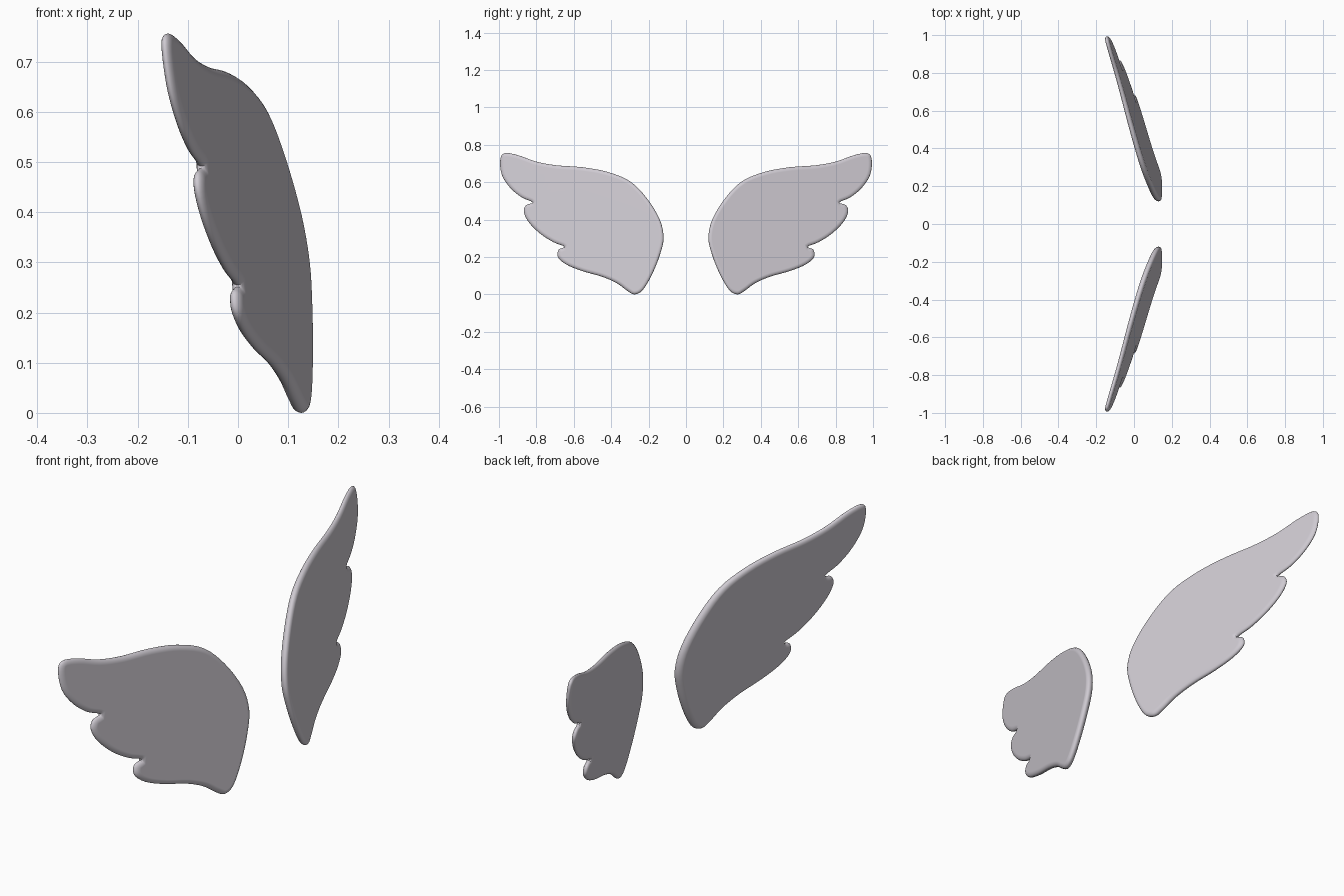
import bpy
import bmesh
import math
from mathutils import Vector

cube = bpy.data.objects.get("Cube")
if cube:
    bpy.data.objects.remove(cube, do_unlink=True)

# One soft lilac grey for both wings
wing_grey = bpy.data.materials.new("lilac_grey")
wing_grey.use_nodes = True
colour = (0.62, 0.59, 0.64, 1)
wing_grey.diffuse_color = colour
wing_grey.node_tree.nodes["Principled BSDF"].inputs["Base Color"].default_value = colour

# Wing outline (distance from the middle, height), clockwise from the upper tip
OUTLINE = [
    (.97, .755), (.993, .72), (.985, .64), (.94, .57), (.88, .52), (.82, .492),
    (.855, .477), (.867, .44), (.84, .385), (.78, .325), (.71, .28), (.65, .255),
    (.68, .24), (.685, .2), (.64, .16), (.555, .125), (.45, .095), (.37, .06),
    (.315, .02), (.275, 0), (.23, .025), (.18, .11), (.14, .21), (.12, .3),
    (.14, .4), (.21, .515), (.3, .605), (.42, .655), (.555, .68), (.69, .69),
    (.8, .71), (.9, .745),
]


def smooth_loop(points, steps):
    """Closed Catmull-Rom curve through the points."""
    pts = [Vector(p) for p in points]
    count = len(pts)
    result = []
    for i in range(count):
        a, b, c, d = (pts[(i + k) % count] for k in (-1, 0, 1, 2))
        for s in range(steps):
            t = s / steps
            result.append(b + (c - a) * (t / 2)
                          + (a * 2 - b * 5 + c * 4 - d) * (t * t / 2)
                          + (b * 3 - a - c * 3 + d) * (t ** 3 / 2))
    return result


def inward_normals(loop):
    normals = []
    for i in range(len(loop)):
        along = loop[(i + 1) % len(loop)] - loop[i - 1]
        normals.append(Vector((along.y, -along.x)).normalized())
    return normals


def build_wing(name, side):
    loop = smooth_loop(OUTLINE, 4)
    normals = inward_normals(loop)
    bm = bmesh.new()
    rings = []
    # Rounded rim: the rings run from the back face over the edge to the front face
    steps = 5
    for k in range(-steps, steps + 1):
        angle = k / steps * math.pi / 2
        inset = 0.02 * (1 - math.cos(angle))
        ring = []
        for p, n in zip(loop, normals):
            q = p + n * inset
            half = 0.018 - 0.007 * q.x
            x = 0.197 - 0.258 * q.x - 0.119 * q.y + half * math.sin(angle)
            ring.append(bm.verts.new((x, side * q.x, max(q.y, 0))))
        rings.append(ring)
    for low, high in zip(rings, rings[1:]):
        for i in range(len(loop)):
            j = (i + 1) % len(loop)
            bm.faces.new((low[i], low[j], high[j], high[i]))
    # Flat front and back of the wing
    bm.faces.new(rings[0])
    bm.faces.new(rings[-1])
    bmesh.ops.recalc_face_normals(bm, faces=bm.faces)
    mesh = bpy.data.meshes.new(name)
    bm.to_mesh(mesh)
    bm.free()
    mesh.materials.append(wing_grey)
    wing = bpy.data.objects.new(name, mesh)
    bpy.context.collection.objects.link(wing)
    bpy.ops.object.select_all(action='DESELECT')
    wing.select_set(True)
    bpy.context.view_layer.objects.active = wing
    bpy.ops.object.shade_smooth_by_angle(angle=math.radians(40))
    weighted = wing.modifiers.new("flat_face_shading", 'WEIGHTED_NORMAL')
    weighted.keep_sharp = True


build_wing("front_wing", -1)
build_wing("back_wing", 1)
